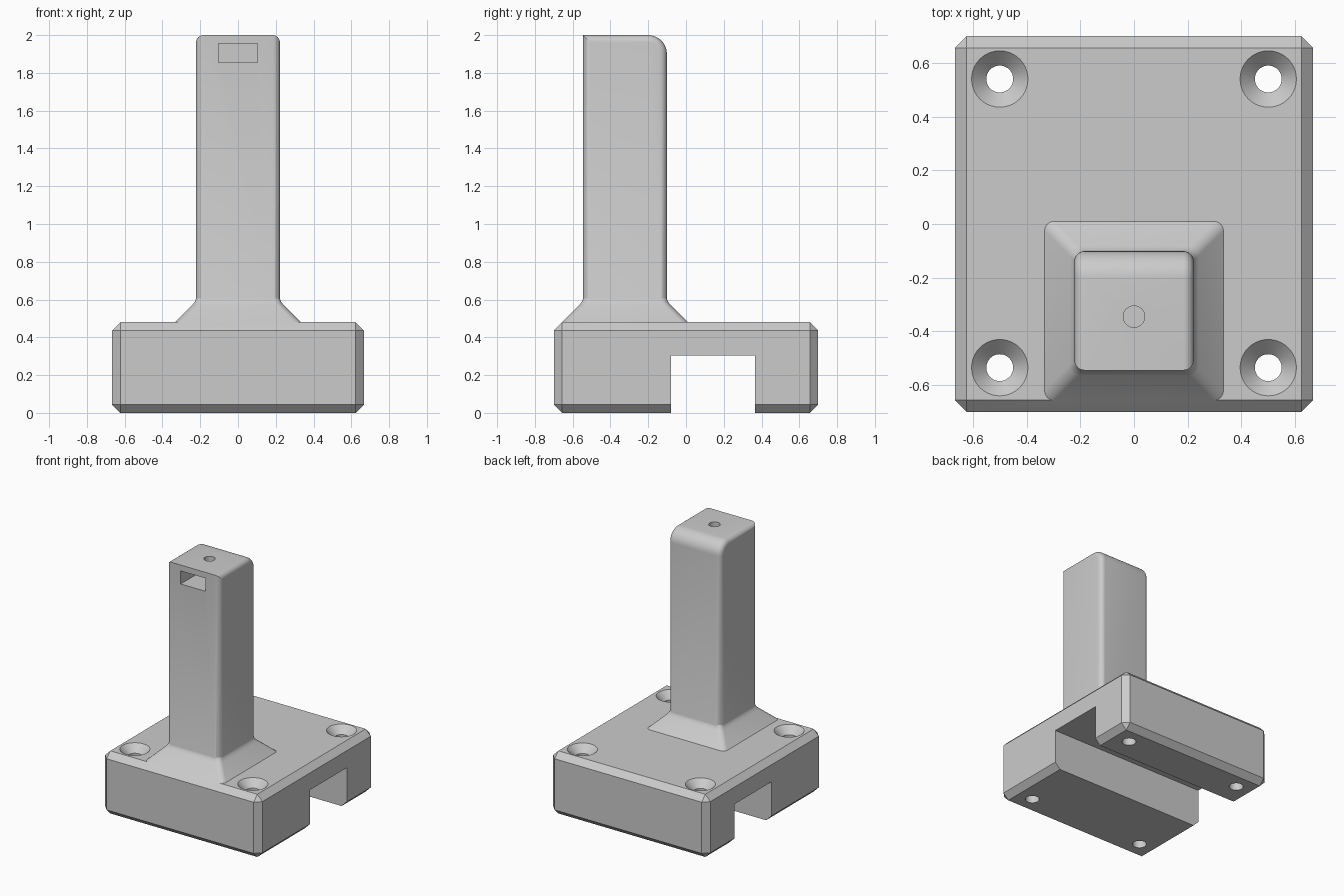
import bpy, bmesh, math

cube = bpy.data.objects.get("Cube")
if cube:
    bpy.data.objects.remove(cube, do_unlink=True)

grey = bpy.data.materials.new("plain grey")
grey.use_nodes = True
grey.diffuse_color = (0.6, 0.6, 0.6, 1)
grey.node_tree.nodes["Principled BSDF"].inputs["Base Color"].default_value = (0.6, 0.6, 0.6, 1)


def finish(bm, name):
    bmesh.ops.recalc_face_normals(bm, faces=bm.faces[:])
    mesh = bpy.data.meshes.new(name)
    bm.to_mesh(mesh)
    bm.free()
    mesh.materials.append(grey)
    obj = bpy.data.objects.new(name, mesh)
    bpy.context.collection.objects.link(obj)
    return obj


def box(name, lo, hi, chamfer=0):
    bm = bmesh.new()
    bmesh.ops.create_cube(bm, size=1)
    for v in bm.verts:
        v.co = [a + (c + 0.5) * (b - a) for c, a, b in zip(v.co, lo, hi)]
    if chamfer:
        bmesh.ops.bevel(bm, geom=bm.edges[:], offset=chamfer, segments=1, affect='EDGES')
    return finish(bm, name)


def loft(name, rings):
    """Closed solid through rings of equal point count."""
    bm = bmesh.new()
    loops = [[bm.verts.new(p) for p in ring] for ring in rings]
    n = len(loops[0])
    for a, b in zip(loops, loops[1:]):
        for i in range(n):
            j = (i + 1) % n
            bm.faces.new((a[i], a[j], b[j], b[i]))
    bm.faces.new(loops[0])
    bm.faces.new(loops[-1])
    return finish(bm, name)


def circle(x, y, z, r, n=40):
    return [(x + r * math.cos(2 * math.pi * i / n), y + r * math.sin(2 * math.pi * i / n), z)
            for i in range(n)]


def rounded_square(cy, half, r, z, steps=6):
    pts = []
    for k, (sx, sy) in enumerate(((1, 1), (-1, 1), (-1, -1), (1, -1))):
        for i in range(steps + 1):
            a = math.pi / 2 * (k + i / steps)
            pts.append((sx * (half - r) + r * math.cos(a),
                        cy + sy * (half - r) + r * math.sin(a), z))
    return pts


def boolean(target, tool, operation):
    bpy.context.view_layer.objects.active = target
    mod = target.modifiers.new(operation.lower(), 'BOOLEAN')
    mod.operation, mod.solver, mod.object = operation, 'EXACT', tool
    bpy.ops.object.modifier_apply(modifier=mod.name)
    bpy.data.objects.remove(tool, do_unlink=True)


HALF, CY, TOP, BASE = 0.222, -0.323, 2.0, 0.48
front, back = CY - HALF, CY + HALF

# Chamfered base block
mount = box("base_and_post", (-0.667, -0.7, 0), (0.667, 0.7, BASE), 0.044)

# Flared collar at the foot of the post
collar = [(0.46, 0.111), (BASE, 0.111), (0.573, 0.018), (0.59, 0.005), (0.62, -0.006)]
flare = loft("collar", [rounded_square(CY, HALF + d, 0.035, z) for z, d in collar])

# Post: side profile with a large rear top radius, then softened side outlines
R = 0.1
profile = [(front, 0.47), (front, TOP)]
for i in range(11):
    a = math.pi / 2 * (1 - i / 10)
    profile.append((back - R + R * math.cos(a), TOP - R + R * math.sin(a)))
profile.append((back, 0.47))
post = loft("post", [[(x, y, z) for y, z in profile] for x in (-HALF, HALF)])
bm = bmesh.new()
bm.from_mesh(post.data)
edges = [e for e in bm.edges
         if abs(e.verts[0].co.x - e.verts[1].co.x) < 0.01
         and max(v.co.z for v in e.verts) > 0.5]
bmesh.ops.bevel(bm, geom=edges, offset=0.038, segments=6, profile=0.5, affect='EDGES')
bm.to_mesh(post.data)
bm.free()

boolean(mount, flare, 'UNION')
boolean(mount, post, 'UNION')

# Channel across the underside
boolean(mount, box("channel", (-1, -0.08, -0.1), (1, 0.365, 0.305)), 'DIFFERENCE')

# Countersunk screw holes
for x in (-0.5, 0.5):
    for y in (-0.535, 0.54):
        sizes = [(-0.1, 0.05), (BASE - 0.055, 0.05), (BASE, 0.105), (BASE + 0.02, 0.125)]
        hole = loft("screw_hole", [circle(x, y, z, r) for z, r in sizes])
        boolean(mount, hole, 'DIFFERENCE')

# Nut slot and the small hole above it
boolean(mount, box("slot", (-0.104, front - 0.1, 1.855), (0.104, front + 0.3, 1.955)), 'DIFFERENCE')
boolean(mount, loft("top_hole", [circle(0, -0.345, z, 0.04) for z in (1.9, 2.1)]), 'DIFFERENCE')

# Smooth rounded parts, keep hard edges
bpy.ops.object.select_all(action='DESELECT')
mount.select_set(True)
bpy.context.view_layer.objects.active = mount
bpy.ops.object.shade_smooth_by_angle(angle=math.radians(25))
